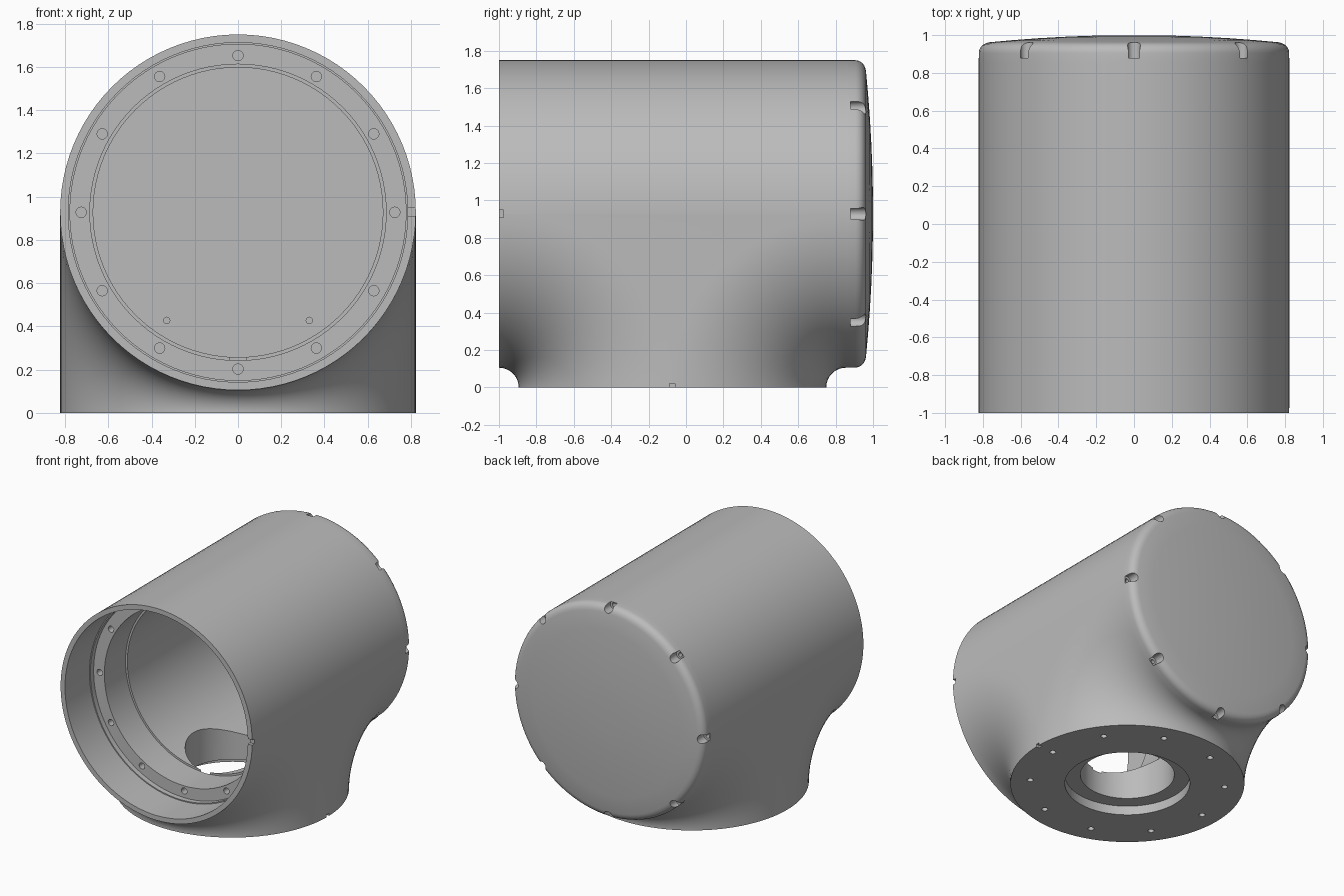
import bpy, bmesh
from math import pi, sin, cos, sqrt, radians
from mathutils import Matrix, Vector

if "Cube" in bpy.data.objects:
    bpy.data.objects.remove(bpy.data.objects["Cube"])

R = 0.8225               # radius of barrel and of foot
AXIS = 0.9275            # height of the barrel axis
FOOT_Y = AXIS - 1        # centre of the foot
BACK = FOOT_Y + AXIS     # where the back blend ends
HALF, ARC = 48, 24       # segments per half turn, per blend
ALONG_Y = Matrix.Translation((0, 0, AXIS)) @ Matrix.Rotation(-pi / 2, 4, 'X')

grey = bpy.data.materials.new("cast grey")
grey.use_nodes = True
grey.diffuse_color = (0.5, 0.5, 0.5, 1)
grey.node_tree.nodes["Principled BSDF"].inputs["Base Color"].default_value = (0.5, 0.5, 0.5, 1)


def strip(bm, a, b):
    for i in range(len(a) - 1):
        quad = list(dict.fromkeys((a[i], a[i + 1], b[i + 1], b[i])))
        if len(quad) > 2:
            bm.faces.new(quad)


def lathe(bm, profile, seg, mat):
    """Closed solid of revolution from (radius, height) points, ending on the axis."""
    rings = []
    for r, t in profile:
        if r == 0:
            rings.append([bm.verts.new(mat @ Vector((0, 0, t)))] * (seg + 1))
        else:
            ring = [bm.verts.new(mat @ Vector((r * cos(2 * pi * i / seg), r * sin(2 * pi * i / seg), t)))
                    for i in range(seg)]
            rings.append(ring + ring[:1])
    for a, b in zip(rings, rings[1:]):
        strip(bm, a, b)


def box(bm, centre, size):
    bmesh.ops.create_cube(bm, size=1, matrix=Matrix.Translation(centre) @ Matrix.Diagonal((*size, 1)))


def finish(bm, name):
    bmesh.ops.recalc_face_normals(bm, faces=bm.faces)
    mesh = bpy.data.meshes.new(name)
    bm.to_mesh(mesh)
    bm.free()
    mesh.materials.append(grey)
    ob = bpy.data.objects.new(name, mesh)
    bpy.context.collection.objects.link(ob)
    return ob


# Outer body: barrel rings, index 0 at +x, first half over the top, second half below
bm = bmesh.new()


def barrel_ring(r, y):
    return [bm.verts.new((r * cos(pi * i / HALF), y, AXIS + r * sin(pi * i / HALF)))
            for i in range(2 * HALF)]


front = barrel_ring(R, -1)
back = barrel_ring(R, BACK)
bm.faces.new(front)
strip(bm, front[:HALF + 1], back[:HALF + 1])

# Rounded rear edge and shallow domed end
edge = 0.055
profile = [(R, 0.905)]
profile += [(R - edge + edge * cos(a), 0.905 + edge * sin(a))
            for a in (radians(d) for d in range(15, 90, 15))]
profile += [(0.7675 * (1 - k / 6), 1 - 0.038 * (1 - k / 6) ** 2) for k in range(6)]
last = back
for r, y in profile:
    ring = barrel_ring(r, y)
    strip(bm, last + last[:1], ring + ring[:1])
    last = ring
bm.faces.new(last)

# Elbow-shaped blends from the barrel down to the round foot
front_low = front[HALF:] + front[:1]
back_low = back[HALF:] + back[:1]
front_cols, back_cols = [], []
for j in range(HALF + 1):
    t = pi * j / HALF
    x, r = -R * cos(t), AXIS - R * sin(t)
    arcs = []
    for y0, s, top in ((-1, 1, front_low[j]), (BACK, -1, back_low[j])):
        col = [top]
        for i in range(1, ARC + 1):
            p = pi / 2 * i / ARC
            z = 0 if i == ARC else r * cos(p)
            col.append(bm.verts.new((x, y0 + s * r * sin(p), z)))
        arcs.append(col)
    if j in (0, HALF):
        bm.verts.remove(arcs[1][-1])
        arcs[1][-1] = arcs[0][-1]
    front_cols.append(arcs[0])
    back_cols.append(arcs[1])
for cols in (front_cols, back_cols):
    for a, b in zip(cols, cols[1:]):
        strip(bm, a, b)

# Flat foot face and the two flat cheeks between the blends
bm.faces.new([c[-1] for c in front_cols] + [c[-1] for c in back_cols[-2:0:-1]])
for j in (0, HALF):
    bm.faces.new(front_cols[j] + back_cols[j][-2::-1])
body = finish(bm, "tee_housing")

# Stepped main bore
bore = bmesh.new()
lathe(bore, [(0, -1.1), (0.785, -1.1), (0.785, -0.7), (0.777, -0.7), (0.777, -0.66), (0.685, -0.66),
             (0.685, -0.4), (0.67, -0.4), (0.67, 0.8), (0, 0.8)], 2 * HALF, ALONG_Y)

# Counterbored opening in the foot
port = bmesh.new()
lathe(port, [(0, -0.1), (0.44, -0.1), (0.44, 0.07), (0.33, 0.07), (0.33, 0.6), (0, 0.6)],
      64, Matrix.Translation((0, FOOT_Y, 0)))


def drill(bm, radius, start, end, mat):
    lathe(bm, [(0, start), (radius, start), (radius, end), (0, end)], 16, mat)


# Screw holes in the inner ledge, the foot and the rear wall
holes = bmesh.new()
for i in range(12):
    a = pi * i / 6
    drill(holes, 0.024, -0.69, -0.57, ALONG_Y @ Matrix.Translation((0.725 * cos(a), 0.725 * sin(a), 0)))
for i in range(10):
    a = 2 * pi * i / 10
    drill(holes, 0.022, -0.05, 0.08,
          Matrix.Translation((0.685 * cos(a), FOOT_Y + 0.685 * sin(a), 0)))
for x in (-0.33, 0.33):
    drill(holes, 0.015, 0.75, 0.85, Matrix.Translation((x, 0, -0.5)) @ ALONG_Y)

# Screw pockets around the rear edge, and locating notches on rim and foot
notches = bmesh.new()
for i in range(8):
    a = pi * i / 4
    lathe(notches, [(0, 0.82), (0.016, 0.82), (0.016, 0.88), (0.034, 0.88), (0.034, 1.1), (0, 1.1)], 20,
          ALONG_Y @ Matrix.Translation((0.803 * cos(a), 0.803 * sin(a), 0)))
box(notches, (0.82, -1, AXIS), (0.09, 0.05, 0.04))
box(notches, (R, FOOT_Y, 0), (0.05, 0.03, 0.04))

# Cut everything out of the body
bpy.context.view_layer.objects.active = body
body.select_set(True)
for bm, name in ((bore, "bore_cutter"), (port, "port_cutter"),
                 (holes, "hole_cutter"), (notches, "notch_cutter")):
    cutter = finish(bm, name)
    cutter.hide_render = True
    mod = body.modifiers.new(name, 'BOOLEAN')
    mod.operation, mod.solver, mod.object = 'DIFFERENCE', 'EXACT', cutter
    bpy.ops.object.modifier_apply(modifier=name)
    bpy.data.objects.remove(cutter)
bpy.ops.object.shade_smooth_by_angle(angle=radians(30))
